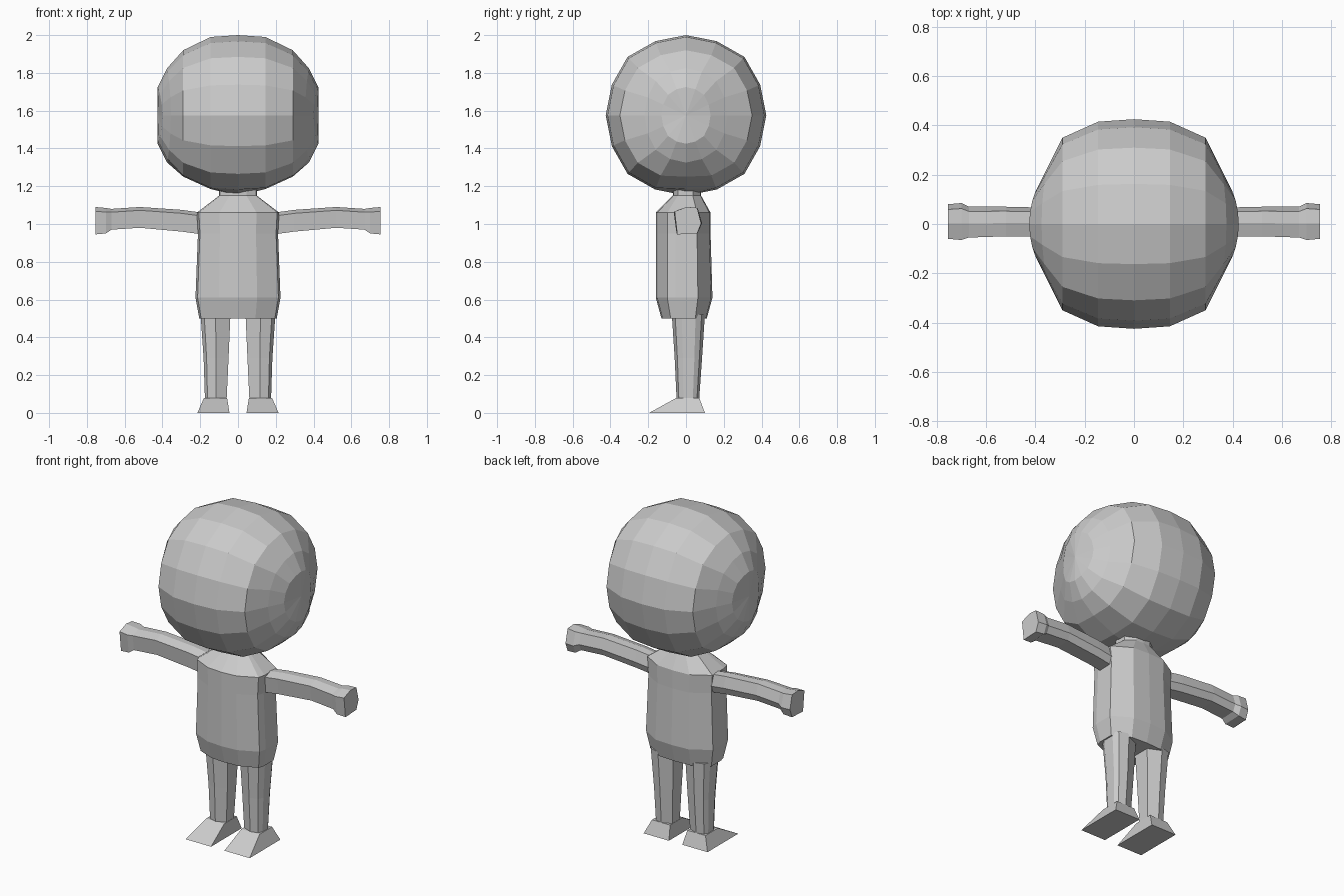
import bpy, bmesh, math

if "Cube" in bpy.data.objects:
    bpy.data.objects.remove(bpy.data.objects["Cube"])

grey = bpy.data.materials.new("plain grey")
grey.diffuse_color = (0.6, 0.6, 0.6, 1)
grey.use_nodes = True
grey.node_tree.nodes["Principled BSDF"].inputs["Base Color"].default_value = grey.diffuse_color


def loft(name, rings):
    """Skin equal-sized rings of points, cap both ends, shade flat."""
    bm = bmesh.new()
    rows = [[bm.verts.new(p) for p in ring] for ring in rings]
    n = len(rows[0])
    for a, b in zip(rows, rows[1:]):
        for i in range(n):
            j = (i + 1) % n
            bm.faces.new((a[i], a[j], b[j], b[i]))
    bm.faces.new(rows[0])
    bm.faces.new(rows[-1])
    bmesh.ops.remove_doubles(bm, verts=bm.verts, dist=0.0005)
    bmesh.ops.recalc_face_normals(bm, faces=bm.faces)
    mesh = bpy.data.meshes.new(name)
    bm.to_mesh(mesh)
    bm.free()
    mesh.materials.append(grey)
    obj = bpy.data.objects.new(name, mesh)
    bpy.context.collection.objects.link(obj)
    return obj


def both_sides(obj):
    """Mirror a limb across the body."""
    obj.modifiers.new("mirror", "MIRROR").use_mirror_merge = False


# Head: rings around the sideways axis (x, extra x at top and bottom, y radius, z radius)
half = [(0, 0, .425, .425), (.145, 0, .415, .415), (.29, 0, .35, .345),
        (.355, .02, .22, .25), (.40, .025, .13, .15), (.425, 0, 0, 0)]
spec = [(-x, -e, ry, rz) for x, e, ry, rz in half[:0:-1]] + half
head_rings = []
for x, extra, ry, rz in spec:
    ring = []
    for k in range(16):
        a = math.tau * k / 16
        s, c = math.sin(a), math.cos(a)
        swell = 1.03 if k % 4 == 2 else 1.0
        # the jaw is pulled in slightly beside the neck
        chin = 0.94 if s < -0.95 and 0.1 < abs(x) < 0.3 else 1.0
        ring.append((x + extra * s * s, ry * c * swell,
                     1.575 + rz * s * swell * chin))
    head_rings.append(ring)
loft("head", head_rings)

# Torso: one outline scaled per level (z, half width, front y, back y)
side = [(0, -1), (.45, -.95), (.95, -.62), (1, -.35), (1, .45), (.5, .95), (0, 1)]
outline = side + [(-u, v) for u, v in side[-2:0:-1]]
torso = []
for z, w, front, back in [(.5, .205, -.13, .11), (.61, .225, -.16, .14),
                          (.95, .212, -.16, .13), (1.06, .218, -.16, .13),
                          (1.15, .10, -.07, .08), (1.19, .10, -.07, .08)]:
    torso.append([(u * w, -v * front if v < 0 else v * back, z) for u, v in outline])
loft("torso", torso)

# Arms with flared hands (x, bottom z, top z, front y, back y)
hexagon = [(0, .84), (.45, 1), (.85, .97), (1, .4), (.85, .03), (.1, 0)]
arm = []
for x, z0, z1, y0, y1 in [(.19, .945, 1.06, -.05, .06), (.30, .96, 1.075, -.05, .065),
                          (.52, .98, 1.09, -.05, .07), (.67, .97, 1.08, -.055, .07),
                          (.70, .95, 1.085, -.065, .085), (.755, .945, 1.09, -.06, .08)]:
    arm.append([(x, y0 + u * (y1 - y0), z0 + v * (z1 - z0)) for u, v in hexagon])
both_sides(loft("arm", arm))

# Legs (z, inner x, outer x, front y, back y)
section = [(0, .2), (.5, 0), (.88, .1), (1, .3), (1, .72), (.88, .9), (.5, 1), (0, .8)]
leg = []
for z, x0, x1, y0, y1 in [(.075, .06, .175, -.05, .07), (.29, .05, .182, -.06, .085),
                          (.52, .04, .198, -.075, .10)]:
    leg.append([(x0 + u * (x1 - x0), y0 + v * (y1 - y0), z) for u, v in section])
both_sides(loft("leg", leg))

# Wedge feet
foot = []
for z, x0, x1, y0, y1 in [(0, .045, .215, -.195, .10), (.08, .058, .18, -.05, .07)]:
    foot.append([(x0, y0, z), (x1, y0, z), (x1, y1, z), (x0, y1, z)])
both_sides(loft("foot", foot))
